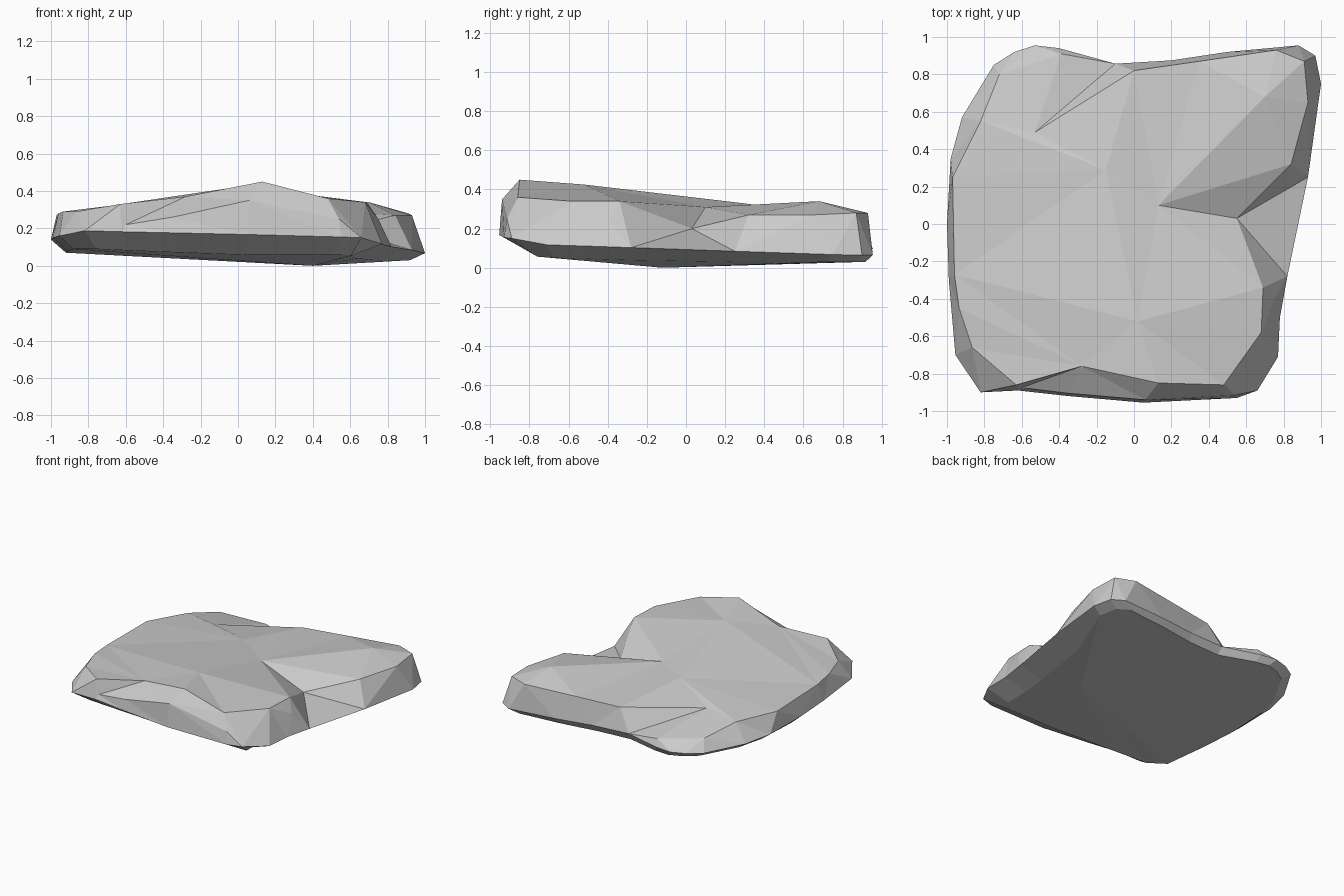
import bpy, bmesh
from mathutils import Vector
from mathutils.geometry import delaunay_2d_cdt

if "Cube" in bpy.data.objects:
    bpy.data.objects.remove(bpy.data.objects["Cube"])


def rim_point(x, y):
    """Outline point; the widest line sinks gently towards the back right."""
    return (x, y, .115 - .025 * x - .03 * y + (.025 if y < -.88 else 0))


# widest outline of the slab, counter-clockwise from the front left
outline = [(-.82, -.9), (-.62, -.89), (-.35, -.92), (.05, -.955), (.55, -.93),
           (.66, -.89), (.77, -.71), (.78, -.5), (.82, -.28), (.93, .25),
           (1, .75), (.97, .9), (.88, .955), (.5, .92), (.2, .875),
           (-.1, .857), (-.4, .94), (-.53, .955), (-.64, .92), (-.75, .85),
           (-.92, .57), (-.98, .35), (-1, 0), (-.99, -.3), (-.955, -.7)]
rim = [rim_point(x, y) for x, y in outline]

# key points of the upper surface
summit, peak = (.02, -.52, .425), (.13, -.85, .45)
shoulder, middle, crack = (.69, -.34, .34), (.13, .1, .31), (-.15, .29, .33)
gully, cliff_end = (.55, .03, .2), (.84, .32, .27)
corner, notch = (.91, .87, .28), (-.53, .49, .27)

# breaks on the upper surface, as chains of ridge points
ridges = [
    [(-.97, .25, .27), (-.96, -.27, .28), (-.935, -.45, .29), (-.865, -.66, .29),
     (-.63, -.86, .33), (-.28, -.76, .37), peak, (.48, -.86, .36),
     (.68, -.58, .34), shoulder, middle, crack],              # front plateau edge
    [middle, gully, cliff_end, (.93, .65, .27), corner, (.76, .93, .28),
     (.35, .87, .27), (0, .82, .26), notch, crack],           # back plateau edge
    [middle, cliff_end],                                      # small cliff
    [middle, (.7, .68, .34), corner],                         # back right crest
    [shoulder, (.75, -.4, .25)],                              # right shoulder
    [notch, (-.39, .91, .15)],                                # back notch
    [crack, (-.82, .55, .26), (-.72, .8, .2)],                # back left lobe
    [(-.6, -.875, .22), (-.35, -.905, .26), (.06, -.94, .35),
     (.54, -.915, .25)],                                      # steep front lip
    [summit, peak], [summit, middle], [summit, shoulder], [summit, crack],
]

points = list(rim)
count = len(rim)
edges = [(i, (i + 1) % count) for i in range(count)]
for chain in ridges:
    for p in chain:
        if p not in points:
            points.append(p)
    ids = [points.index(p) for p in chain]
    edges += zip(ids, ids[1:])

# faceted upper surface, triangulated between rim and ridges
verts2d, _, faces, origin, _, _ = delaunay_2d_cdt(
    [Vector(p[:2]) for p in points], edges, [], 1, 1e-5)
bm = bmesh.new()
top = []
for v, src in zip(verts2d, origin):
    z = points[src[0]][2] if src else .28
    top.append(bm.verts.new((v.x, v.y, z)))
for f in faces:
    bm.faces.new([top[i] for i in f])

# sloping underside running to one low point, cut back under the right side
edge = [top[next(k for k, s in enumerate(origin) if i in s)] for i in range(count)]
low = []
for x, y, _ in rim:
    inset = .78 if x > .7 and y < .6 else .92
    low.append(bm.verts.new((x * inset, max(y * .96, -.76),
                             .03 + .04 * max(0, -x) + .03 * max(0, -y))))
base = bm.verts.new((.4, -.12, 0))
for i in range(count):
    j = (i + 1) % count
    bm.faces.new((edge[i], low[i], low[j], edge[j]))
    bm.faces.new((low[i], base, low[j]))

bmesh.ops.recalc_face_normals(bm, faces=bm.faces[:])
mesh = bpy.data.meshes.new("rock_slab")
bm.to_mesh(mesh)
bm.free()
bpy.context.collection.objects.link(bpy.data.objects.new("rock_slab", mesh))
